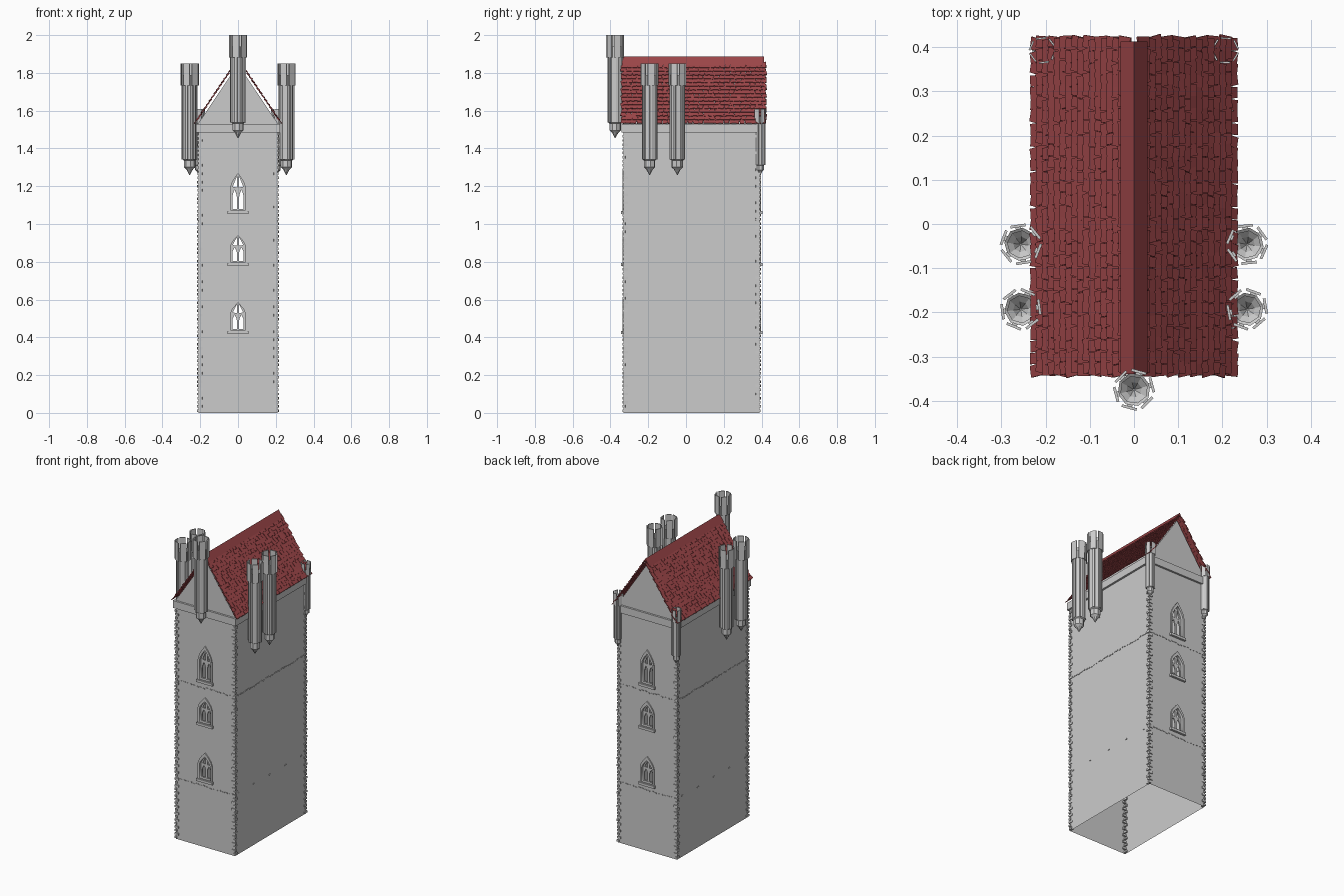
import bpy, bmesh, random
from math import pi, sin, cos, atan2, hypot
from mathutils import Matrix, Vector

if "Cube" in bpy.data.objects:
    bpy.data.objects.remove(bpy.data.objects["Cube"])

random.seed(4)
X, YF, YB, ZW = 0.21, -0.33, 0.39, 1.49      # tower half width, front, back, wall top
YM = (YF + YB) / 2
red = bpy.data.materials.new("roof_red")
red.diffuse_color = (0.33, 0.06, 0.065, 1)
red.use_nodes = True
red.node_tree.nodes["Principled BSDF"].inputs["Base Color"].default_value = red.diffuse_color


def link(name, bm, mat=None):
    me = bpy.data.meshes.new(name)
    bm.to_mesh(me)
    bm.free()
    ob = bpy.data.objects.new(name, me)
    bpy.context.scene.collection.objects.link(ob)
    if mat:
        me.materials.append(mat)
    return ob


def box(bm, loc, size, rot=None):
    m = Matrix.Translation(loc)
    if rot:
        m = m @ rot
    bmesh.ops.create_cube(bm, size=1, matrix=m @ Matrix.Diagonal((*size, 1)))


def plate(name, loops, y, depth=0.0):
    """Upright filled plate in the xz plane; inner loops become holes."""
    cu = bpy.data.curves.new(name, 'CURVE')
    cu.dimensions, cu.fill_mode, cu.extrude = '2D', 'BOTH', depth / 2
    for pts in loops:
        sp = cu.splines.new('POLY')
        sp.points.add(len(pts) - 1)
        for p, (x, z) in zip(sp.points, pts):
            p.co = (x, z, 0, 1)
        sp.use_cyclic_u = True
    tmp = bpy.data.objects.new(name + "_outline", cu)
    bpy.context.scene.collection.objects.link(tmp)
    bpy.context.view_layer.update()
    me = bpy.data.meshes.new_from_object(tmp.evaluated_get(bpy.context.evaluated_depsgraph_get()))
    bpy.data.objects.remove(tmp)
    me.transform(Matrix.Translation((0, y, 0)) @ Matrix.Rotation(pi / 2, 4, 'X'))
    bm = bmesh.new()
    bm.from_mesh(me)
    bmesh.ops.remove_doubles(bm, verts=bm.verts, dist=1e-5)
    if depth:
        bmesh.ops.recalc_face_normals(bm, faces=bm.faces)
    return link(name, bm)


def arch(w, z0, z1, cx=0.0):
    """Pointed arch outline."""
    s = z0 + (z1 - z0) * 0.6
    right = [(w * (1 - t ** 1.6), s + (z1 - s) * t) for t in (0, .33, .66)]
    return ([(cx - w, z0), (cx + w, z0)] + [(cx + x, z) for x, z in right] + [(cx, z1)]
            + [(cx - x, z) for x, z in reversed(right)])


# Front and back walls with pointed windows
windows = [(1.055, 1.285), (0.78, 0.955), (0.42, 0.60)]
for side, y, out in (("front", YF, -1), ("back", YB, 1)):
    outline = [(-X, 0), (X, 0), (X, ZW), (-X, ZW)]
    plate(side + "_wall", [outline] + [arch(.045, a, b) for a, b in windows], y)
    for i, (a, b) in enumerate(windows):
        h = b - a
        plate(f"{side}_window_frame_{i}", [arch(.05, a, b + .008), arch(.039, a + .02, b - .018)],
              y - out * .006, .026)
        lights = [arch(.012, a + .025, a + .55 * h, s * .018) for s in (-1, 1)]
        upper = [[(s * .006, a + .6 * h), (s * .028, a + .62 * h), (s * .006, a + .86 * h)] for s in (-1, 1)]
        plate(f"{side}_window_tracery_{i}", [arch(.042, a + .01, b - .01)] + lights + upper,
              y - out * .014, .008)
        bm = bmesh.new()
        box(bm, (0, y + out * .001, a + .006), (.112, .026, .016))
        link(f"{side}_window_sill_{i}", bm)

# Plain side walls, open underneath
for side, s in (("left", -1), ("right", 1)):
    bm = bmesh.new()
    ring = [(s * X, YF, 0), (s * X, YB, 0), (s * X, YB, ZW), (s * X, YF, ZW)]
    bm.faces.new([bm.verts.new(p) for p in ring[::s]])
    link(side + "_wall", bm)

# Cornice under the roof
bm = bmesh.new()
box(bm, (0, YM, 1.507), (.446, .745, .047))
link("cornice", bm)

# Corner stones, alternating long and short
bm = bmesh.new()
for sx in (-1, 1):
    for y, sy in ((YF, -1), (YB, 1)):
        for k in range(67):
            lx, ly = (.026, .015) if k % 2 else (.015, .026)
            box(bm, (sx * (X + .005 - lx / 2), y + sy * (.005 - ly / 2), .012 + k * .022),
                (lx, ly, .013), Matrix.Rotation(random.uniform(-.15, .15), 4, 'Z'))
link("corner_stones", bm)

# Thin courses of small stones round the tower
bm = bmesh.new()
for z in (1.02, 0.39):
    for k in range(18):
        for y in (YF, YB):
            box(bm, (-.195 + k * .023, y, z + random.uniform(-.004, .004)), (.013, .006, .006))
    for k in range(31 if z > 1 else 5):
        for sx in (-1, 1):
            y = YF + .015 + k * .023 if z > 1 else YF + .03 + k * .16
            box(bm, (sx * X, y, z + random.uniform(-.004, .004)), (.006, .014, .006))
link("stone_courses", bm)

# Gable block below the tiles
bm = bmesh.new()
EAVE, RIDGE = Vector((.212, 0, 1.53)), Vector((0, 0, 1.845))
tri = [bm.verts.new((x, YF, z)) for x, z in ((-EAVE.x, EAVE.z), (EAVE.x, EAVE.z), (0, RIDGE.z))]
f = bm.faces.new(tri)
ext = bmesh.ops.extrude_face_region(bm, geom=[f])
bmesh.ops.translate(bm, vec=(0, YB - YF, 0),
                    verts=[v for v in ext['geom'] if isinstance(v, bmesh.types.BMVert)])
bmesh.ops.recalc_face_normals(bm, faces=bm.faces)
link("gable", bm)

# Overlapping roof tiles, slightly crooked
bm = bmesh.new()
slope = hypot(EAVE.x, RIDGE.z - EAVE.z)
ang = atan2(RIDGE.z - EAVE.z, EAVE.x)
ROWS, COLS = 16, 28
for s in (-1, 1):
    for r in range(ROWS):
        d = (r + .25) / ROWS
        for c in range(COLS):
            y = -.331 + .0273 * c + (.006 if r % 2 else 0)
            x = EAVE.x * (1 - d) + .011
            z = EAVE.z + (RIDGE.z - EAVE.z) * d + .012
            rot = (Matrix.Rotation(s * (ang - .16 + random.uniform(-.05, .05)), 4, 'Y')
                   @ Matrix.Rotation(random.uniform(-.22, .22), 4, 'Z'))
            box(bm, (s * x, y, z), (.04, random.uniform(.024, .029), .004), rot)
link("roof_tiles", bm, red)

# Ridge cap
bm = bmesh.new()
rows = [[bm.verts.new((x, y, z)) for x, z in ((-.03, 1.842), (0, 1.886), (.03, 1.842), (0, 1.872))]
        for y in (-.34, .413)]
bm.faces.new(rows[0])
bm.faces.new(rows[1][::-1])
for i in range(4):
    j = (i + 1) % 4
    bm.faces.new((rows[0][i], rows[1][i], rows[1][j], rows[0][j]))
bmesh.ops.recalc_face_normals(bm, faces=bm.faces)
link("ridge_cap", bm, red)


def turret(name, x, y, z0, z1, r):
    """Eight-sided hanging turret: pointed foot, open shaft, battlements and ribs."""
    bm = bmesh.new()
    n, k, turn = 8, r / .045, random.uniform(0, .7)
    prof = [(.002, z0), (.017 * k, z0 + .028 * k), (.03 * k, z0 + .04 * k), (.03 * k, z0 + .075 * k),
            (.037 * k, z0 + .08 * k), (.037 * k, z1 - .06 * k)]
    rings = [[bm.verts.new((x + q * cos(turn + 2 * pi * i / n), y + q * sin(turn + 2 * pi * i / n), z))
              for i in range(n)] for q, z in prof]
    bm.faces.new(rings[0][::-1])
    for a, b in zip(rings, rings[1:]):
        for i in range(n):
            j = (i + 1) % n
            bm.faces.new((a[i], a[j], b[j], b[i]))
    for i in range(6):
        a = turn + 2 * pi * i / 6
        rot = Matrix.Rotation(a, 4, 'Z')
        d = Vector((cos(a), sin(a), 0))
        h = .115 * k
        box(bm, Vector((x, y, z1 - h / 2)) + d * (.041 * k), (.006 * k, .034 * k, h), rot)
        low = z0 + .08 * k
        box(bm, Vector((x, y, (low + z1 - h) / 2)) + d * (.037 * k),
            (.007 * k, .012 * k, z1 - h - low), rot)
    link(name, bm)


turret("front_turret", 0, -.375, 1.455, 2.0, .046)
for side, s in (("left", -1), ("right", 1)):
    turret(side + "_turret_front", s * .256, -.193, 1.26, 1.85, .046)
    turret(side + "_turret_middle", s * .256, -.046, 1.26, 1.85, .046)
    turret(side + "_back_corner_turret", s * .207, .393, 1.26, 1.61, .03)
